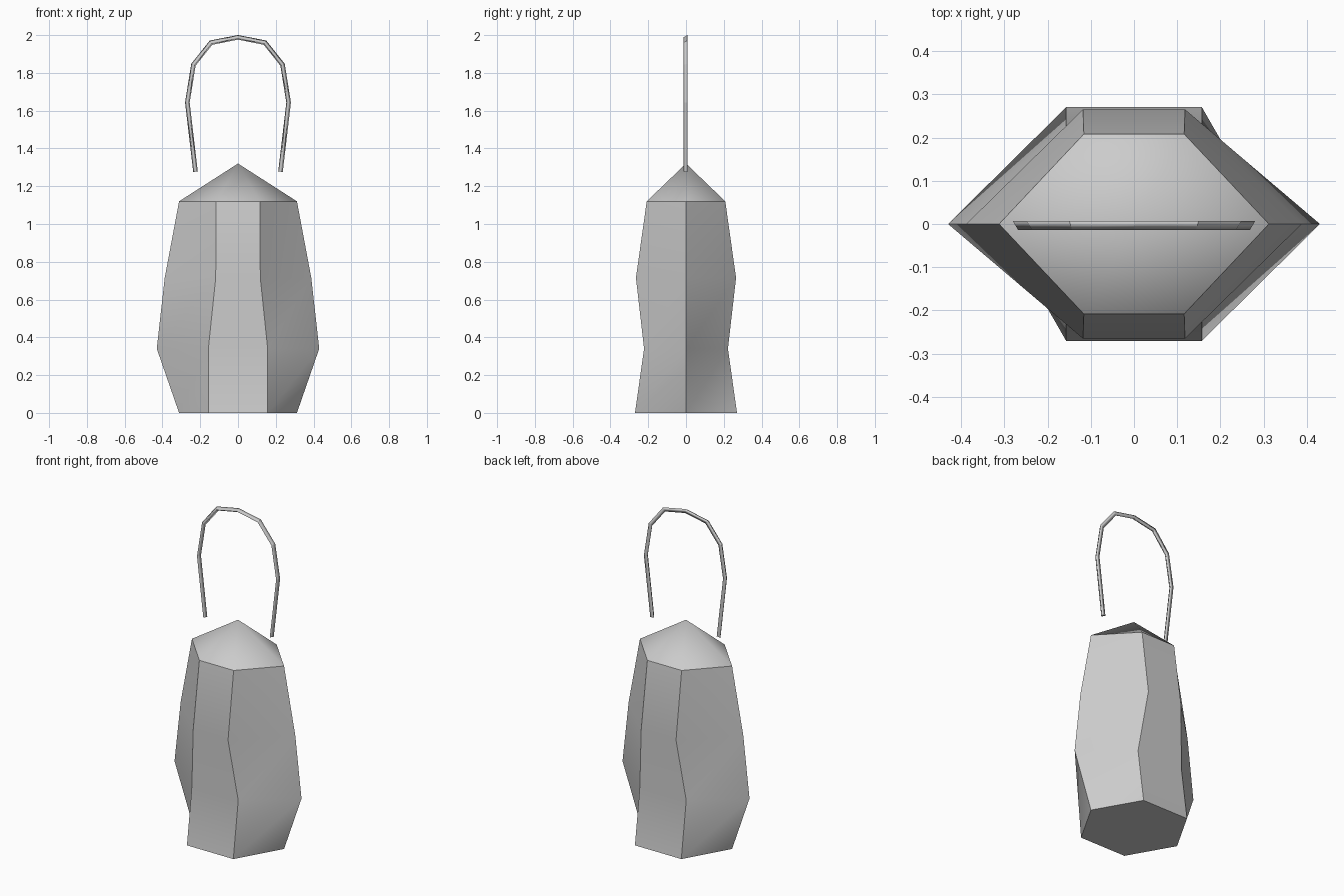
import bpy, math
from mathutils import Vector

if "Cube" in bpy.data.objects:
    bpy.data.objects.remove(bpy.data.objects["Cube"])


def make_object(name, verts, faces, sharp):
    mesh = bpy.data.meshes.new(name)
    mesh.from_pydata(verts, [], faces)
    mesh.update()
    for p in mesh.polygons:
        p.use_smooth = True
    for e in mesh.edges:
        if sharp(*sorted(e.vertices)):
            e.use_edge_sharp = True
    obj = bpy.data.objects.new(name, mesh)
    bpy.context.collection.objects.link(obj)
    return obj


# Body: stacked six-sided rings (side x, corner x, corner y, z)
rings = [(0.312, 0.157, 0.27, 0), (0.43, 0.157, 0.222, 0.34),
         (0.388, 0.118, 0.265, 0.715), (0.312, 0.116, 0.208, 1.12)]
verts, faces = [], []
for sx, cx, cy, z in rings:
    verts += [(sx, 0, z), (cx, cy, z), (-cx, cy, z),
              (-sx, 0, z), (-cx, -cy, z), (cx, -cy, z)]
for r in range(len(rings) - 1):
    for k in range(6):
        a, b = r * 6 + k, r * 6 + (k + 1) % 6
        faces += [(a, b, b + 6), (a, b + 6, a + 6)]
faces.append(tuple(reversed(range(6))))

# Pointed top, smooth like a cone
apex = len(verts)
verts.append((0, 0, 1.32))
top = apex - 6
faces += [(top + k, top + (k + 1) % 6, apex) for k in range(6)]


def body_sharp(a, b):
    upright = b - a == 6 and b < apex
    rim = (b < 6) or (a >= top and b < apex)
    return upright or rim


make_object("body", verts, faces, body_sharp)

# Handle: three-sided rod along an open arch
half = [(0.225, 1.277), (0.268, 1.643), (0.236, 1.843), (0.143, 1.96)]
path = [Vector((-x, 0, z)) for x, z in half] + [Vector((0, 0, 1.988))]
path += [Vector((x, 0, z)) for x, z in reversed(half)]
radius, n = 0.014, 3
verts, faces = [], []
for i, p in enumerate(path):
    d_in = (p - path[max(i - 1, 0)]).normalized() if i else (path[1] - p).normalized()
    d_out = (path[i + 1] - p).normalized() if i < len(path) - 1 else d_in
    t = (d_in + d_out).normalized()
    side = Vector((-t.z, 0, t.x)) / max(t.dot(d_in), 0.5)
    for k in range(n):
        ang = 2 * math.pi * k / n
        verts.append(p + side * radius * math.sin(ang)
                     + Vector((0, -radius * math.cos(ang), 0)))
for i in range(len(path) - 1):
    for k in range(n):
        a, b = i * n + k, i * n + (k + 1) % n
        faces.append((a, a + n, b + n, b))
last = len(verts) - n
faces += [(0, 1, 2), (last + 2, last + 1, last)]
handle = make_object("handle", verts, faces, lambda a, b: b - a != n)

# Consistent outward normals
import bmesh
for obj in list(bpy.context.collection.objects):
    bm = bmesh.new()
    bm.from_mesh(obj.data)
    bmesh.ops.recalc_face_normals(bm, faces=bm.faces)
    bm.to_mesh(obj.data)
    bm.free()
